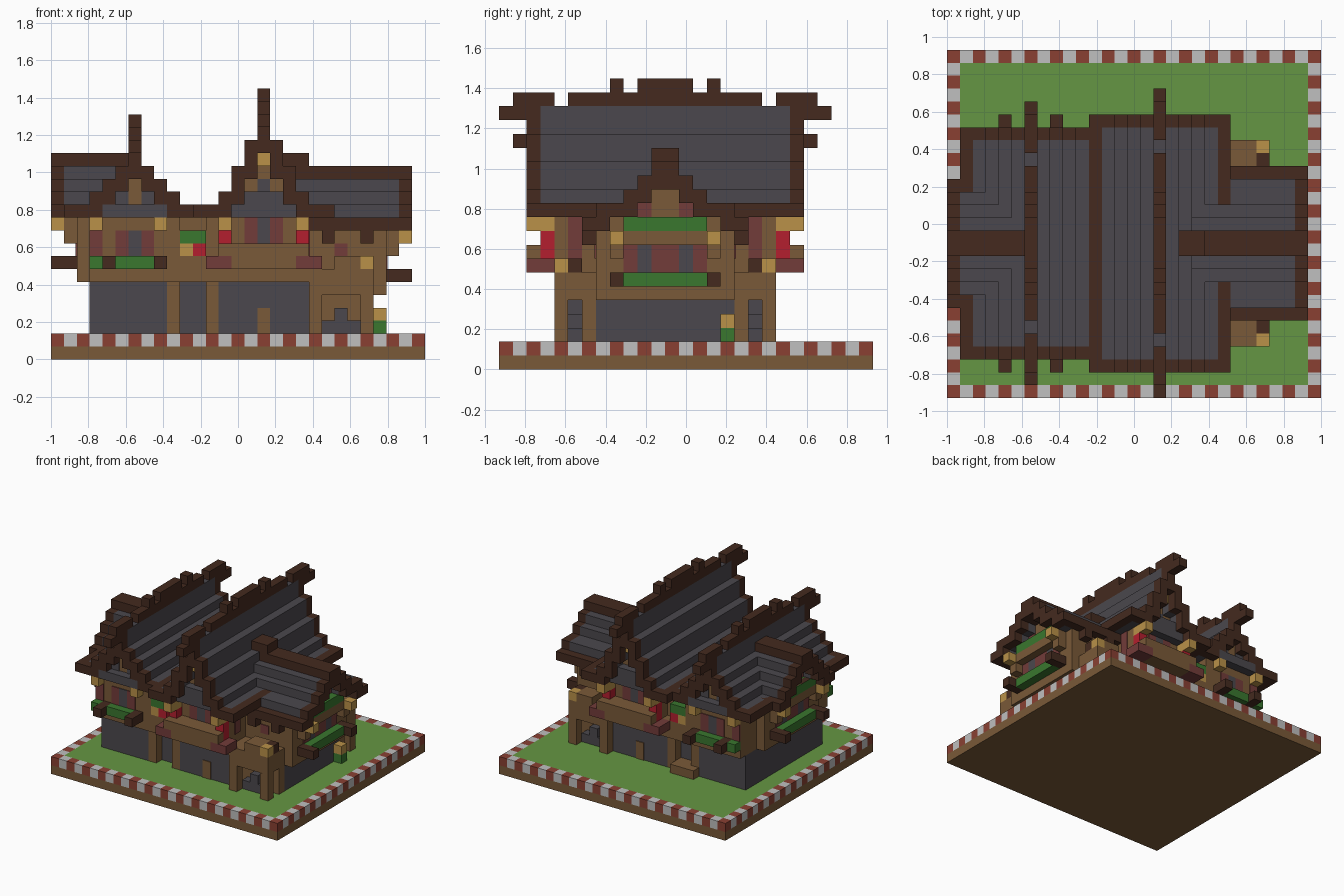
import bpy
import bmesh
from mathutils import Matrix, Vector

old = bpy.data.objects.get("Cube")
if old:
    bpy.data.objects.remove(old, do_unlink=True)

V = 2 / 29          # edge of one building block
MID = 12            # mirror plane of the house, in blocks
T = 0.1             # plate thickness, in blocks


def material(name, red, green, blue):
    rgba = [(c / 255) ** 2.2 for c in (red, green, blue)] + [1]
    m = bpy.data.materials.new(name)
    m.use_nodes = True
    m.diffuse_color = rgba
    node = m.node_tree.nodes["Principled BSDF"]
    node.inputs["Base Color"].default_value = rgba
    node.inputs["Roughness"].default_value = 0.9
    return m


TRIM = material("dark timber", 70, 46, 36)
WOOD = material("oak", 121, 90, 59)
SLATE = material("slate", 76, 73, 78)
PLANT = material("leaf green", 60, 118, 50)
GRASS = material("grass", 101, 149, 69)
RED = material("banner red", 178, 36, 50)
SHUTTER = material("shutter maroon", 114, 62, 60)
LAMP = material("lamp yellow", 184, 144, 74)
BRICK = material("brick", 136, 66, 54)
WHITE = material("pale stone", 190, 190, 190)


def part(name, mat, *boxes, both=False):
    """Join boxes (x0, x1, y0, y1, z0, z1) in blocks; both mirrors front to back."""
    bm = bmesh.new()
    boxes = list(boxes)
    if both:
        boxes += [(a, b, 2 * MID - d, 2 * MID - c, e, f) for a, b, c, d, e, f in boxes]
    for x0, x1, y0, y1, z0, z1 in boxes:
        centre = Vector((x0 + x1 - 29, y0 + y1 - 27, z0 + z1)) * V / 2
        size = Vector((x1 - x0, y1 - y0, z1 - z0)) * V
        bmesh.ops.create_cube(bm, size=1, matrix=Matrix.LocRotScale(centre, None, size))
    mesh = bpy.data.meshes.new(name)
    bm.to_mesh(mesh)
    bm.free()
    mesh.materials.append(mat)
    bpy.context.collection.objects.link(bpy.data.objects.new(name, mesh))


def roof(name, along_y, c, half, tops, a, b, verges, wall, floor, dark_top=False):
    """Stepped gable roof from a to b, with dark verges and a wall filling the gable."""
    slate, trim, fill = [], [], []

    def cell(u, lo, hi, z0, z1):
        return (u, u + 1, lo, hi, z0, z1) if along_y else (lo, hi, u, u + 1, z0, z1)

    last = len(tops) - 1
    for d, top in enumerate(tops):
        under = tops[min(d + 1, last)] - 1
        for u in sorted({c - d - half, c + d + half - 1}):
            dark = d == last or (dark_top and d == 0)
            lo, hi = a, b
            if "start" in verges:
                trim.append(cell(u, a, a + 1, under, top))
                lo += 1
            if "end" in verges:
                trim.append(cell(u, b - 1, b, under, top))
                hi -= 1
            (trim if dark else slate).append(cell(u, lo, hi, under, top))
            if d < last - 1:
                fill.append(cell(u, *wall, floor, under))
    part(name + "_roof_slates", SLATE, *slate)
    part(name + "_roof_trim", TRIM, *trim)
    part(name + "_upper_wall", WOOD, *fill)


def ridge(name, x, z, inset):
    """Carved ridge beam with drooping ends and raised bumps."""
    e = x + 1
    part(name, TRIM,
         (x, e, inset, 3 + inset, z - 1, z),
         (x, e, 1 + inset, 4 + inset, z, z + 1),
         (x, e, 5 + inset, MID, z, z + 1),
         (x, e, 8, 9, z + 1, z + 2),
         (x, e, 10, MID, z + 1, z + 2), both=True)


# Ground slab with a chequered kerb
part("ground_slab", WOOD, (0, 29, 0, 27, 0, 1))
part("lawn", GRASS, (1, 28, 1, 26, 1, 2))
border = [(i, j) for i in range(29) for j in range(27) if i in (0, 28) or j in (0, 26)]
for odd, label, mat in ((0, "kerb_bricks", BRICK), (1, "kerb_stones", WHITE)):
    part(label, mat, *[(i, i + 1, j, j + 1, 1, 2) for i, j in border if (i + j) % 2 == odd])

# Stone ground floor
part("ground_floor_stone", SLATE,
     (3, 9, 5, 19, 2, 6),
     (9, 13, 6, 18, 2, 6),
     (13, 20, 5, 19, 2, 6),
     (20, 25, 7, 17, 2, 5))
part("corner_posts", WOOD,
     (9, 10, 5, 6, 2, 11),
     (12, 13, 5, 6, 2, 11),
     (20, 25, 6, 7, 2, 6), both=True)
part("door", WOOD, (16, 17, 5 - T, 5, 2, 4), both=True)

# Jettied floors
part("floor_beams", WOOD,
     (3, 13, 4, 20, 6, 7),
     (13, 20, 4, 20, 6, 7),
     (2, 4, 7, 17, 6, 8),
     (20, 26, 7, 17, 5, 7))
part("link_wall", WOOD, (9, 13, 6, 18, 6, 11))
part("link_balcony", WOOD, (9, 13, 4, 6, 6, 8), both=True)

# Roofs and upper walls
roof("west", True, 6.5, 0.5, (17, 15, 14, 13, 12, 12), 3, 21, ("start", "end"), (4, 20), 7)
roof("main", True, 16.5, 0.5, (19, 17, 15, 13, 12, 12), 2, 22, ("start", "end"), (4, 20), 7)
roof("west_wing", False, MID, 1, (16, 15, 14, 13, 12), 0, 6, ("start",), (2, 6), 8, True)
roof("east_wing", False, MID, 1, (15, 14, 13, 12, 12, 11), 18, 28, ("end",), (19, 26), 6, True)
part("wing_side_walls", WOOD, (2, 4, 7, 17, 8, 11), (19, 26, 7, 17, 7, 10))
part("wing_ridge_step", TRIM, (18, 20, 11, 13, 15, 16))
ridge("main_ridge", 16, 19, 0)
ridge("west_ridge", 6, 17, 1)

# Main gable: balcony, banners, lamps, windows and canopy
part("main_balcony", WOOD, (14, 19, 2, 4, 7, 9), both=True)
part("balcony_brackets", SHUTTER, (12, 14, 2, 4, 7, 8), (19, 21, 2, 4, 7, 8), both=True)
part("balcony_rail_ends", WOOD, (13, 14, 2, 3, 8, 9), (19, 20, 2, 3, 8, 9), both=True)
part("banners", RED, (13, 14, 3, 4, 8, 10), (19, 20, 3, 4, 8, 10), both=True)
part("main_lamps", LAMP,
     (13, 14, 2, 4, 10, 11),
     (19, 20, 2, 4, 10, 11),
     (16, 17, 3, 4, 15, 16), both=True)
part("main_shutters", SHUTTER, (15, 16, 4 - T, 4, 9, 11), (17, 18, 4 - T, 4, 9, 11), both=True)
part("main_window", SLATE, (16, 17, 4 - T, 4, 9, 11), (16, 17, 4 - T, 4, 13, 14), both=True)
part("main_canopy", SLATE, (14, 19, 3, 4, 11, 12), (15, 18, 3, 4, 12, 13), both=True)
part("main_side_shutter", SHUTTER, (20, 20 + T, 5, 6, 8, 11), both=True)

# West gable: planter, windows and canopy
part("west_planter", PLANT, (5, 8, 3, 4, 7, 8), (3, 4, 3, 4, 7, 8), both=True)
part("west_planter_ends", TRIM, (4, 5, 2, 4, 7, 8), (8, 9, 2, 4, 7, 8), both=True)
part("west_shutters", SHUTTER,
     (3, 4, 4 - T, 4, 8, 10),
     (5, 6, 4 - T, 4, 8, 10),
     (7, 8, 4 - T, 4, 8, 10), both=True)
part("west_windows", SLATE,
     (6, 7, 4 - T, 4, 8, 10),
     (5, 6, 4 - T, 4, 12, 13),
     (7, 8, 4 - T, 4, 12, 13), both=True)
part("west_canopy", SLATE, (4, 9, 3, 4, 11, 12), both=True)
part("west_lamps", LAMP, (3, 4, 3, 4, 10, 11), (8, 9, 3, 4, 10, 11), both=True)

# Link balcony dressing and step
part("link_plants", PLANT, (10, 12, 4, 5, 9, 10), both=True)
part("link_lamp", LAMP, (10, 11, 4, 5, 8, 9), both=True)
part("link_banner", RED, (11, 12, 4, 5, 8, 9), both=True)
part("back_step", WOOD, (9, 12, 18, 20, 2, 3))

# Gable ends of both wings share one layout, one block higher in the west
for side, x, out, z in (("east", 26, 1, 6), ("west", 2, -1, 7)):
    def slab(depth, y0, y1, z0, z1, start=0):
        p, q = sorted((x + out * start, x + out * depth))
        return (p, q, y0, y1, z + z0, z + z1)

    part(side + "_end_planters", PLANT, slab(1, 9, MID, 0, 1), slab(1, 9, MID, 4, 5), both=True)
    part(side + "_end_planter_ends", TRIM, slab(2, 8, 9, 0, 1), both=True)
    part(side + "_end_shutters", SHUTTER,
         slab(T, 9, 10, 1, 3),
         slab(T, 11, MID, 1, 3),
         slab(T, 10, 11, 5, 6), both=True)
    part(side + "_end_windows", SLATE, slab(T, 10, 11, 1, 3), both=True)
    part(side + "_end_beam", WOOD, slab(1, 8, MID, 3, 4), slab(1, 8, 9, 2, 3), both=True)
    part(side + "_end_lamps", LAMP, slab(2, 8, 9, 3, 4, 1), both=True)

# Porch balconies beside the east wing
part("porch_balcony", WOOD, (20, 25, 4, 7, 5, 7), (22, 24, 4, 6, 7, 8), both=True)
part("porch_posts", WOOD, (20, 21, 4, 5, 2, 5), (24, 25, 4, 5, 2, 5), both=True)
part("porch_lamp", LAMP, (24, 25, 4, 5, 7, 8), both=True)
part("porch_brackets", TRIM, (24, 25, 5, 6, 7, 8), (21, 22, 6, 7, 9, 10), (24, 25, 6, 7, 9, 10), both=True)
part("porch_steps", SLATE, (21, 24, 5, 6, 2, 3), (22, 23, 5, 6, 3, 4), both=True)
part("wing_side_shutter", SHUTTER, (22, 23, 7 - T, 7, 8, 9), both=True)
part("garden_lamp", LAMP, (25, 26, 16, 17, 3, 4))
part("garden_shrub", PLANT, (25, 26, 16, 17, 2, 3))
